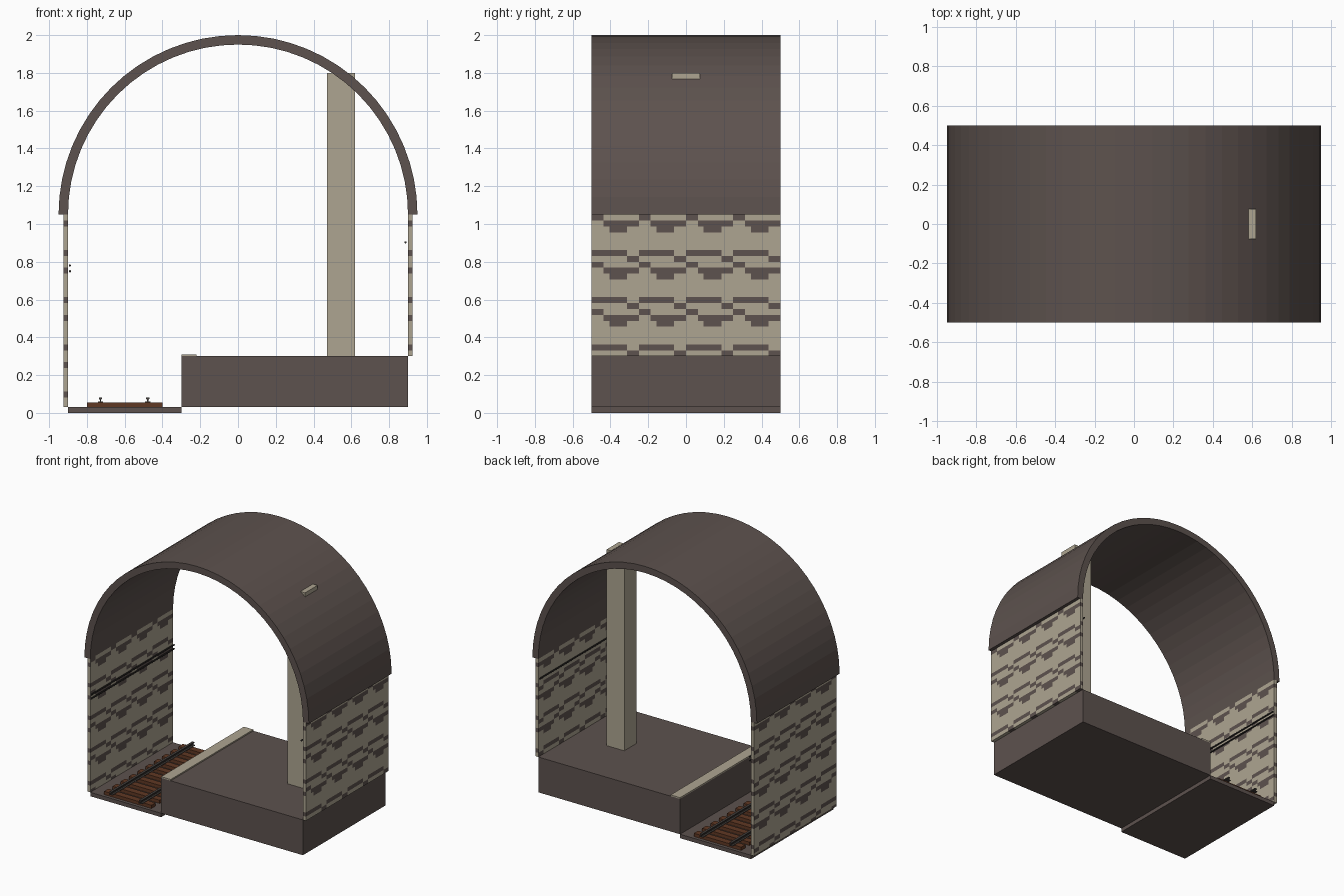
import bpy, bmesh, math
from mathutils import Vector

if "Cube" in bpy.data.objects:
    bpy.data.objects.remove(bpy.data.objects["Cube"])


def srgb(r, g, b):
    return [((c / 255 + 0.055) / 1.055) ** 2.4 for c in (r, g, b)] + [1.0]


def material(name, rgb):
    m = bpy.data.materials.new(name)
    m.diffuse_color = srgb(*rgb)
    m.use_nodes = True
    m.node_tree.nodes["Principled BSDF"].inputs["Base Color"].default_value = m.diffuse_color
    return m


STONE = material("dark_stone", (93, 82, 78))
TILE = material("beige_tile", (174, 165, 145))
WOOD = material("sleeper_wood", (96, 56, 36))
STEEL = material("rail_steel", (70, 65, 62))
CABLE = material("cable_black", (48, 44, 42))


def finish(name, bm, mats):
    bmesh.ops.recalc_face_normals(bm, faces=bm.faces)
    me = bpy.data.meshes.new(name)
    bm.to_mesh(me)
    bm.free()
    for m in mats:
        me.materials.append(m)
    ob = bpy.data.objects.new(name, me)
    bpy.context.collection.objects.link(ob)
    return ob


def add_box(bm, x, y, z):
    res = bmesh.ops.create_cube(bm, size=1)
    for v in res["verts"]:
        v.co = Vector([lo + (c + 0.5) * (hi - lo)
                       for c, (lo, hi) in zip(v.co, (x, y, z))])


def box(name, x, y, z, mat):
    bm = bmesh.new()
    add_box(bm, x, y, z)
    return finish(name, bm, [mat])


def extrude_y(name, profile, mat, y=(-0.5, 0.5)):
    """Closed x-z profile drawn out along y."""
    bm = bmesh.new()
    face = bm.faces.new([bm.verts.new((px, y[0], pz)) for px, pz in profile])
    geo = bmesh.ops.extrude_face_region(bm, geom=[face])["geom"]
    for v in geo:
        if isinstance(v, bmesh.types.BMVert):
            v.co.y = y[1]
    return finish(name, bm, [mat])


# Vaulted roof: half ring
SEG = 32
CZ = 1.05
arc = [math.pi * i / SEG for i in range(SEG + 1)]
ring = [(0.95 * math.cos(a), CZ + 0.95 * math.sin(a)) for a in arc]
ring += [(0.90 * math.cos(a), CZ + 0.90 * math.sin(a)) for a in reversed(arc)]
extrude_y("vault_roof", ring, STONE)

# Floor parts
box("track_bed", (-0.9, -0.3), (-0.5, 0.5), (0, 0.03), STONE)
box("platform", (-0.3, 0.9), (-0.5, 0.5), (0.03, 0.3), STONE)
box("platform_edge", (-0.3, -0.22), (-0.5, 0.5), (0.3, 0.31), TILE)
box("pillar", (0.47, 0.62), (-0.075, 0.075), (0.3, 1.8), TILE)


# Tiled walls: pattern repeats every 0.25, in 8 x 8 cells
CELL = 0.25 / 8


def is_dark(row, col, on_end):
    if on_end:
        return row in (1, 6)
    return ((row == 0 and col < 2) or (row == 1 and col >= 2)
            or (row == 2 and 3 <= col <= 5)
            or (row == 6 and col < 6) or (row == 7 and col >= 6))


def wall(name, x, z):
    bm = bmesh.new()
    add_box(bm, x, (-0.5, 0.5), z)
    cuts = [((0, -0.5 + i * CELL, 0), (0, 1, 0)) for i in range(1, 32)]
    cuts += [((0, 0, CZ - i * CELL), (0, 0, 1))
             for i in range(1, 33) if CZ - i * CELL > z[0] + 0.001]
    for co, no in cuts:
        bmesh.ops.bisect_plane(bm, geom=bm.verts[:] + bm.edges[:] + bm.faces[:],
                               plane_co=co, plane_no=no)
    for f in bm.faces:
        c = f.calc_center_median()
        row = int((CZ - c.z) / CELL) % 8
        col = int((c.y + 0.5) / CELL) % 8
        f.material_index = int(is_dark(row, col, abs(c.y) > 0.499))
    finish(name, bm, [TILE, STONE])


wall("left_wall", (-0.925, -0.9), (0.03, CZ))
wall("right_wall", (0.9, 0.925), (0.3, CZ))

# Sleepers
for i in range(10):
    y = -0.45 + 0.1 * i
    box(f"sleeper_{i + 1}", (-0.8, -0.4), (y - 0.025, y + 0.025), (0.03, 0.055), WOOD)

# Rails with foot, web and head
half = [(0.014, 0.055), (0.014, 0.059), (0.003, 0.061),
        (0.003, 0.071), (0.009, 0.073), (0.009, 0.081)]
for i, x in enumerate((-0.728, -0.478)):
    prof = [(x + a, b) for a, b in half] + [(x - a, b) for a, b in reversed(half)]
    extrude_y(f"rail_{i + 1}", prof, STEEL)

# Cables along the walls
for i, (x, z) in enumerate(((-0.89, 0.78), (-0.89, 0.75), (0.886, 0.903))):
    octagon = [(x + 0.006 * math.cos(math.pi * (k + 0.5) / 4),
                z + 0.006 * math.sin(math.pi * (k + 0.5) / 4)) for k in range(8)]
    extrude_y(f"wall_cable_{i + 1}", octagon, CABLE)
